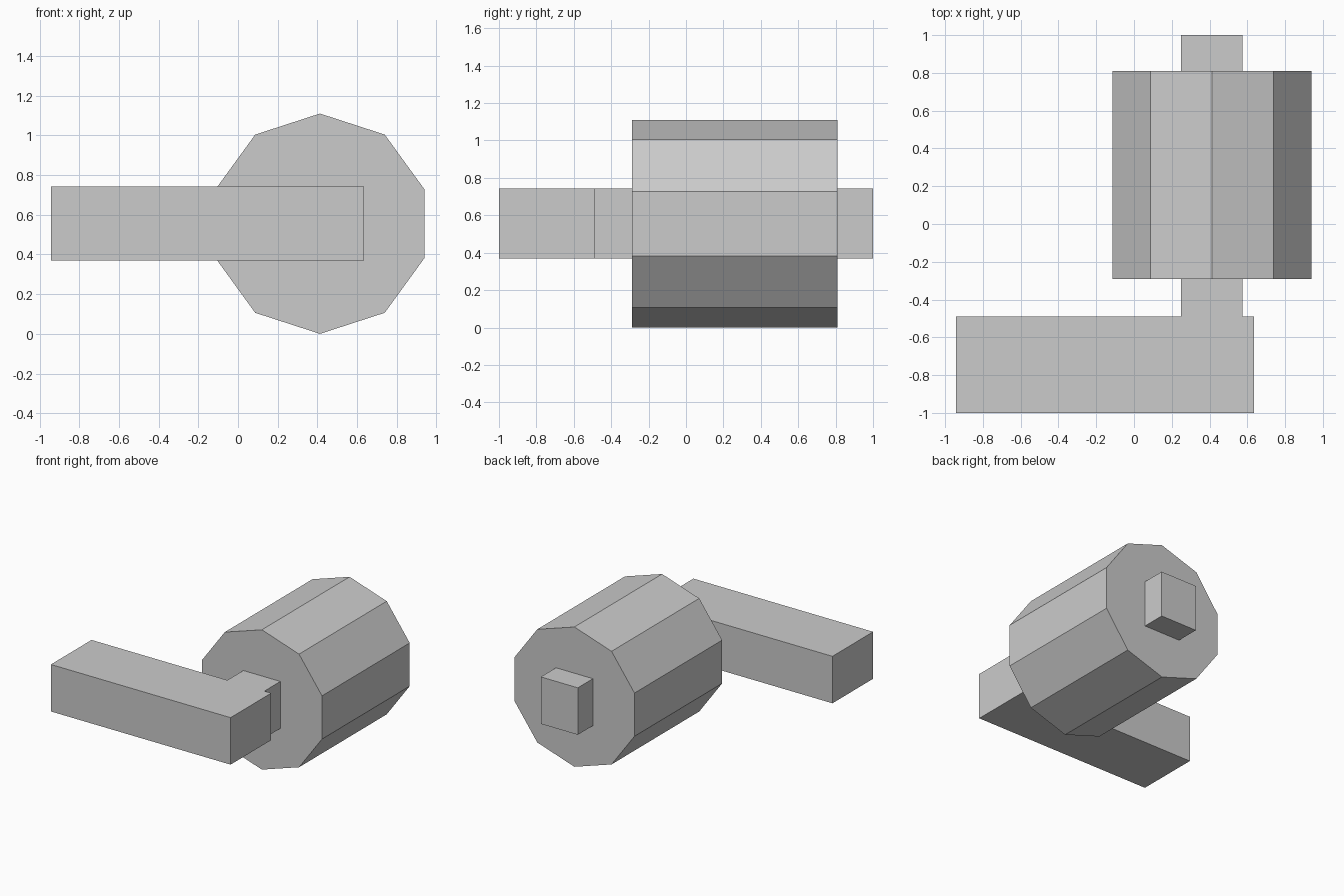
import bpy, bmesh
from math import sin, cos, pi

if "Cube" in bpy.data.objects:
    bpy.data.objects.remove(bpy.data.objects["Cube"])


def extruded(name, profile, offset):
    """Solid made by sweeping a flat outline along an offset."""
    bm = bmesh.new()
    face = bm.faces.new([bm.verts.new(p) for p in profile])
    swept = bmesh.ops.extrude_face_region(bm, geom=[face], use_keep_orig=True)
    verts = [g for g in swept["geom"] if isinstance(g, bmesh.types.BMVert)]
    bmesh.ops.translate(bm, verts=verts, vec=offset)
    bmesh.ops.recalc_face_normals(bm, faces=bm.faces)
    mesh = bpy.data.meshes.new(name)
    bm.to_mesh(mesh)
    bm.free()
    obj = bpy.data.objects.new(name, mesh)
    bpy.context.collection.objects.link(obj)
    return obj


# Ten-sided roller lying along y, one corner pointing up
CX, R = 0.413, 0.555
ring = [(CX + R * sin(i * pi / 5), -0.29, R + R * cos(i * pi / 5)) for i in range(10)]
extruded("roller", ring, (0, 1.10, 0))

# Handle bar and the square axle running through the roller, in one piece
outline = [(-0.943, -1), (0.635, -1), (0.635, -0.49), (0.575, -0.49),
           (0.575, 1), (0.25, 1), (0.25, -0.49), (-0.943, -0.49)]
extruded("handle_and_axle", [(x, y, 0.37) for x, y in outline], (0, 0, 0.373))
